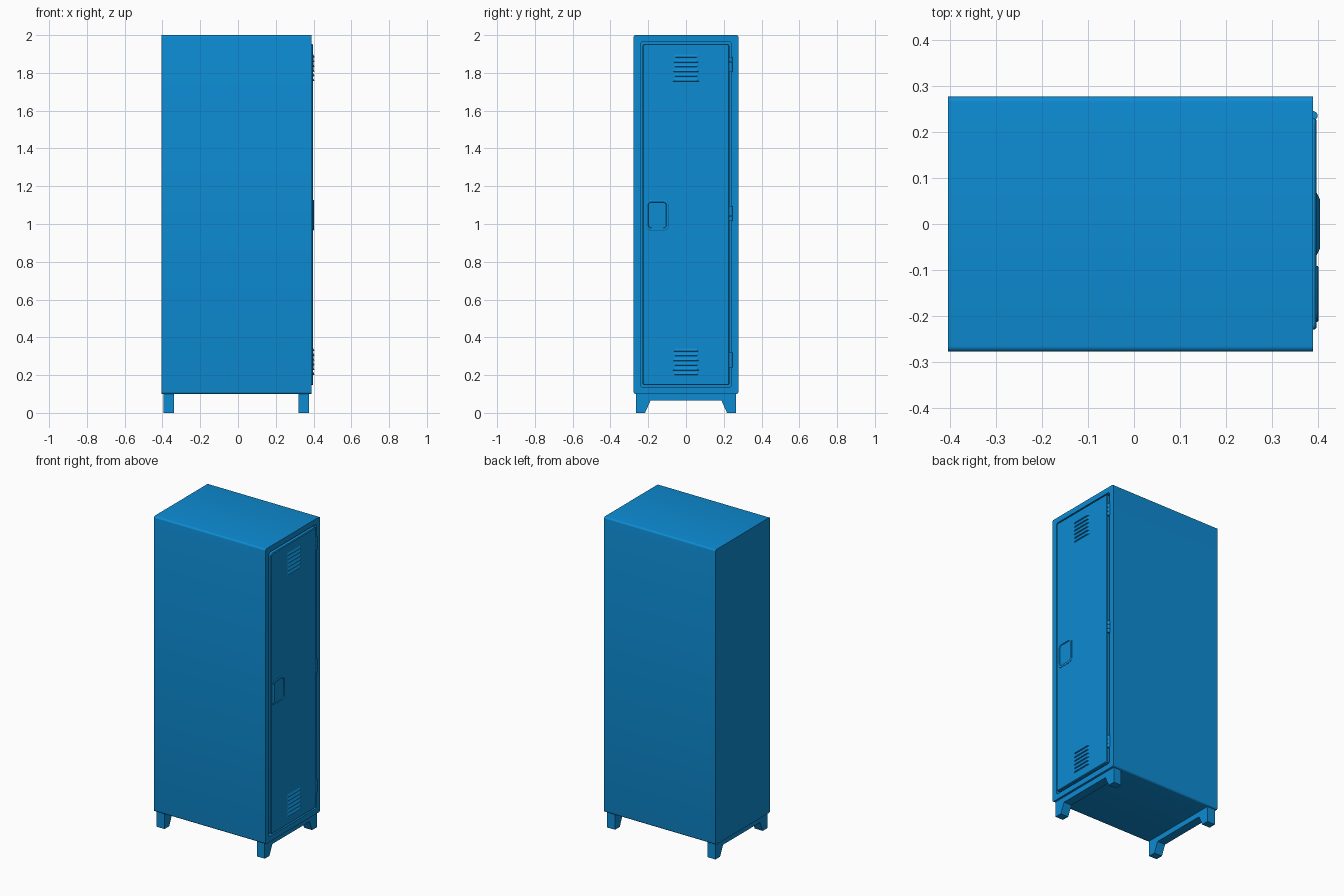
import bpy, bmesh, math
from mathutils import Vector

cube = bpy.data.objects.get("Cube")
if cube:
    bpy.data.objects.remove(cube, do_unlink=True)

paint = bpy.data.materials.new("blue paint")
paint.use_nodes = True
BLUE = (0.004, 0.26, 0.65, 1)
paint.diffuse_color = BLUE
paint.node_tree.nodes["Principled BSDF"].inputs["Base Color"].default_value = BLUE


def finish(name, bm):
    bmesh.ops.recalc_face_normals(bm, faces=bm.faces)
    mesh = bpy.data.meshes.new(name)
    bm.to_mesh(mesh)
    bm.free()
    mesh.materials.append(paint)
    obj = bpy.data.objects.new(name, mesh)
    bpy.context.collection.objects.link(obj)
    return obj


def rounded_rect(x, cy, cz, w, h, r, steps=4):
    """Rounded rectangle facing +x, as a list of points."""
    pts = []
    for i, (sy, sz) in enumerate([(1, 1), (-1, 1), (-1, -1), (1, -1)]):
        for k in range(steps + 1):
            a = math.pi / 2 * (i + k / steps)
            pts.append(Vector((x, cy + sy * (w / 2 - r) + r * math.cos(a),
                               cz + sz * (h / 2 - r) + r * math.sin(a))))
    return pts


def loft(name, rings):
    """Skin through rounded rectangles, closed at both ends."""
    bm = bmesh.new()
    loops = [[bm.verts.new(p) for p in rounded_rect(*ring)] for ring in rings]
    n = len(loops[0])
    for a, b in zip(loops, loops[1:]):
        for i in range(n):
            j = (i + 1) % n
            bm.faces.new((a[i], a[j], b[j], b[i]))
    bm.faces.new(loops[0])
    bm.faces.new(loops[-1])
    obj = finish(name, bm)
    bpy.ops.object.select_all(action='DESELECT')
    obj.select_set(True)
    bpy.context.view_layer.objects.active = obj
    bpy.ops.object.shade_smooth_by_angle(angle=math.radians(30))
    return obj


# Cabinet with a shallow pocket for the door
FRONT, DOOR = 0.39, 0.398
loft("cabinet_body", [
    (-0.405, 0, 1.05, 0.556, 1.9, 0.012),
    (FRONT, 0, 1.05, 0.556, 1.9, 0.012),
    (FRONT, 0, 1.05, 0.484, 1.83, 0.014),
    (0.36, 0, 1.05, 0.484, 1.83, 0.014),
])

# Door with a hole for the handle cup
HY, HZ = -0.152, 1.047
loft("door", [
    (0.358, 0, 1.05, 0.46, 1.806, 0.012),
    (0.394, 0, 1.05, 0.46, 1.806, 0.012),
    (DOOR, 0, 1.05, 0.452, 1.798, 0.009),
    (DOOR, HY, HZ, 0.108, 0.148, 0.02),
    (0.364, HY, HZ, 0.108, 0.148, 0.02),
])

# Recessed handle cup, pull tab and latch
loft("handle_cup", [
    (0.397, HY, HZ, 0.122, 0.162, 0.024),
    (0.4, HY, HZ, 0.122, 0.162, 0.024),
    (0.402, HY, HZ, 0.116, 0.156, 0.021),
    (0.402, HY, HZ, 0.098, 0.138, 0.017),
    (0.372, HY, HZ, 0.078, 0.114, 0.012),
])
loft("pull_tab", [
    (0.37, HY, HZ + 0.048, 0.07, 0.016, 0.005),
    (0.396, HY, HZ + 0.052, 0.076, 0.012, 0.004),
])
loft("latch_lever", [
    (0.37, HY - 0.024, HZ, 0.008, 0.06, 0.003),
    (0.386, HY - 0.024, HZ, 0.006, 0.056, 0.002),
])
loft("lock_plate", [
    (0.37, HY + 0.008, HZ - 0.012, 0.036, 0.05, 0.012),
    (0.376, HY + 0.008, HZ - 0.012, 0.032, 0.046, 0.01),
])

# Louvred vents at the top and bottom of the door
for place, base in (("upper", 1.755), ("lower", 0.2)):
    for i in range(6):
        z = base + i * 0.025
        bm = bmesh.new()
        for s in (-1, 1):
            for p in ((DOOR - 0.002, s * 0.072, z), (0.405, s * 0.054, z + 0.003),
                      (DOOR - 0.002, s * 0.066, z + 0.021)):
                bm.verts.new(p)
        bmesh.ops.convex_hull(bm, input=bm.verts)
        finish(f"{place}_louvre_{i + 1}", bm)

# Hinges: three knuckles and a leaf each
for place, z in (("top", 1.845), ("middle", 1.055), ("bottom", 0.28)):
    for k in (-1, 0, 1):
        bm = bmesh.new()
        bmesh.ops.create_cone(bm, cap_ends=True, segments=16, radius1=0.01,
                              radius2=0.01, depth=0.025)
        bmesh.ops.translate(bm, verts=bm.verts, vec=(0.39, 0.236, z + k * 0.027))
        knuckle = finish(f"{place}_hinge_knuckle_{k + 2}", bm)
        for f in knuckle.data.polygons:
            f.use_smooth = len(f.vertices) == 4
    loft(f"{place}_hinge_leaf", [
        (0.362, 0.234, z, 0.02, 0.076, 0.002),
        (0.388, 0.234, z, 0.02, 0.076, 0.002),
    ])

# Leg frames: two tapered feet joined by a crossbar
half = [(0.265, 0.102), (0.265, 0), (0.217, 0), (0.188, 0.065)]
profile = half + [(-y, z) for y, z in reversed(half)]
for name, x0, x1 in (("front_leg_frame", 0.32, 0.376), ("back_leg_frame", -0.395, -0.338)):
    bm = bmesh.new()
    face = bm.faces.new([bm.verts.new((x0, y, z)) for y, z in profile])
    moved = bmesh.ops.extrude_face_region(bm, geom=[face])["geom"]
    bmesh.ops.translate(bm, verts=[v for v in moved if isinstance(v, bmesh.types.BMVert)],
                        vec=(x1 - x0, 0, 0))
    finish(name, bm)
